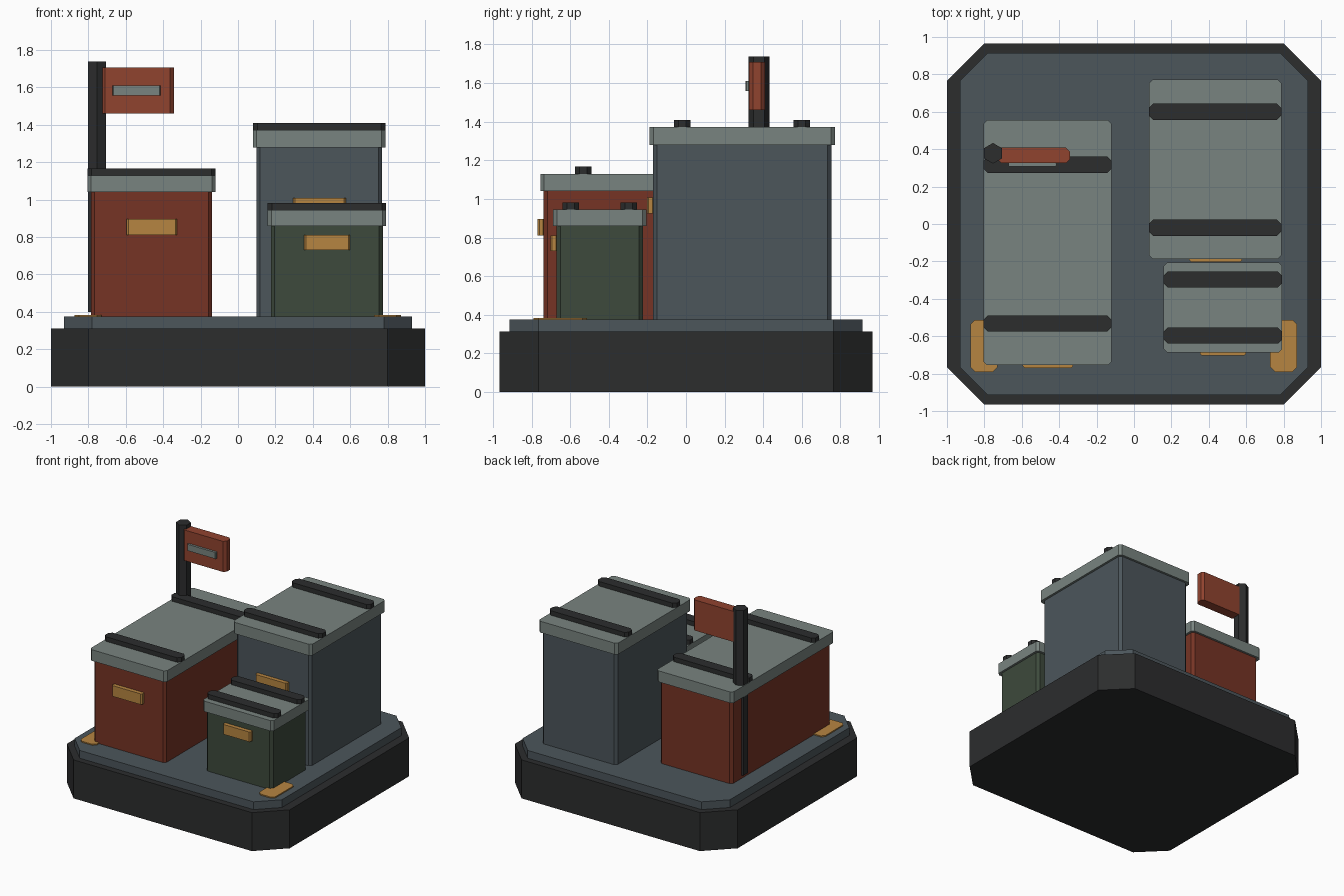
import bpy, bmesh, math

cube = bpy.data.objects.get("Cube")
if cube:
    bpy.data.objects.remove(cube, do_unlink=True)


def material(name, r, g, b):
    m = bpy.data.materials.new(name)
    m.use_nodes = True
    m.diffuse_color = (r, g, b, 1)
    bsdf = m.node_tree.nodes["Principled BSDF"]
    bsdf.inputs["Base Color"].default_value = (r, g, b, 1)
    bsdf.inputs["Roughness"].default_value = 0.8
    return m


charcoal = material("charcoal", 0.025, 0.026, 0.027)
slate = material("slate", 0.072, 0.092, 0.105)
pale_grey = material("pale grey", 0.19, 0.23, 0.215)
rust = material("rust red", 0.18, 0.034, 0.018)
flag_red = material("flag red", 0.28, 0.056, 0.028)
green = material("dark green", 0.047, 0.068, 0.045)
amber = material("amber", 0.47, 0.235, 0.053)


def prism(name, plan, z, mat):
    """Extrude a plan outline between two heights."""
    bm = bmesh.new()
    face = bm.faces.new([bm.verts.new((x, y, z[0])) for x, y in plan])
    top = bmesh.ops.extrude_face_region(bm, geom=[face])["geom"]
    for v in top:
        if isinstance(v, bmesh.types.BMVert):
            v.co.z = z[1]
    bmesh.ops.recalc_face_normals(bm, faces=bm.faces)
    mesh = bpy.data.meshes.new(name)
    bm.to_mesh(mesh)
    bm.free()
    mesh.materials.append(mat)
    obj = bpy.data.objects.new(name, mesh)
    bpy.context.collection.objects.link(obj)
    return obj


def block(name, x, y, z, mat, cut=0.02):
    """Box with its four upright edges chamfered."""
    (x0, x1), (y0, y1), c = x, y, cut
    plan = [(x0 + c, y0), (x1 - c, y0), (x1, y0 + c), (x1, y1 - c),
            (x1 - c, y1), (x0 + c, y1), (x0, y1 - c), (x0, y0 + c)]
    return prism(name, plan, z, mat)


# Plinth and deck
block("plinth", (-1, 1), (-0.965, 0.965), (0, 0.312), charcoal, 0.2)
block("deck", (-0.93, 0.93), (-0.915, 0.915), (0.312, 0.375), slate, 0.15)


# Lidded bins, each with two lid ribs and a front handle
def bin_with_lid(name, x, y, rim, top, ribs, handle_x, handle_z, mat):
    inset = 0.018
    block(name + "_body", (x[0] + inset, x[1] - inset),
          (y[0] + inset, y[1] - inset), (0.375, rim), mat)
    block(name + "_lid", x, y, (rim, top), pale_grey)
    for i, ry in enumerate(ribs):
        block(f"{name}_lid_rib_{i + 1}", x, (ry - 0.043, ry + 0.043),
              (top, top + 0.037), charcoal, 0.023)
    block(name + "_handle", handle_x, (y[0] - 0.015, y[0] + 0.025),
          handle_z, amber, 0.01)


bin_with_lid("long_bin", (-0.805, -0.12), (-0.755, 0.555), 1.04, 1.13,
             (-0.533, 0.317), (-0.595, -0.325), (0.81, 0.897), rust)
bin_with_lid("tall_bin", (0.08, 0.788), (-0.188, 0.772), 1.28, 1.372,
             (-0.02, 0.6), (0.295, 0.577), (0.925, 1.008), slate)
bin_with_lid("small_bin", (0.158, 0.792), (-0.688, -0.205), 0.86, 0.945,
             (-0.597, -0.297), (0.353, 0.6), (0.73, 0.81), green)

# Six-sided post with flag and label plate
hexagon = [(-0.754 + 0.055 * math.sin(math.tau * i / 6),
            0.378 + 0.055 * math.cos(math.tau * i / 6)) for i in range(6)]
prism("flag_post", hexagon, (0.4, 1.738), charcoal)
block("flag", (-0.73, -0.343), (0.326, 0.408), (1.46, 1.708), flag_red)
block("flag_label", (-0.672, -0.415), (0.307, 0.33), (1.558, 1.61), pale_grey, 0.006)

# Corner pads on the deck
for side, x in (("left", (0.728, 0.872)), ("right", (-0.875, -0.73))):
    block("corner_pad_" + side, x, (-0.79, -0.512), (0.375, 0.384), amber, 0.025)
